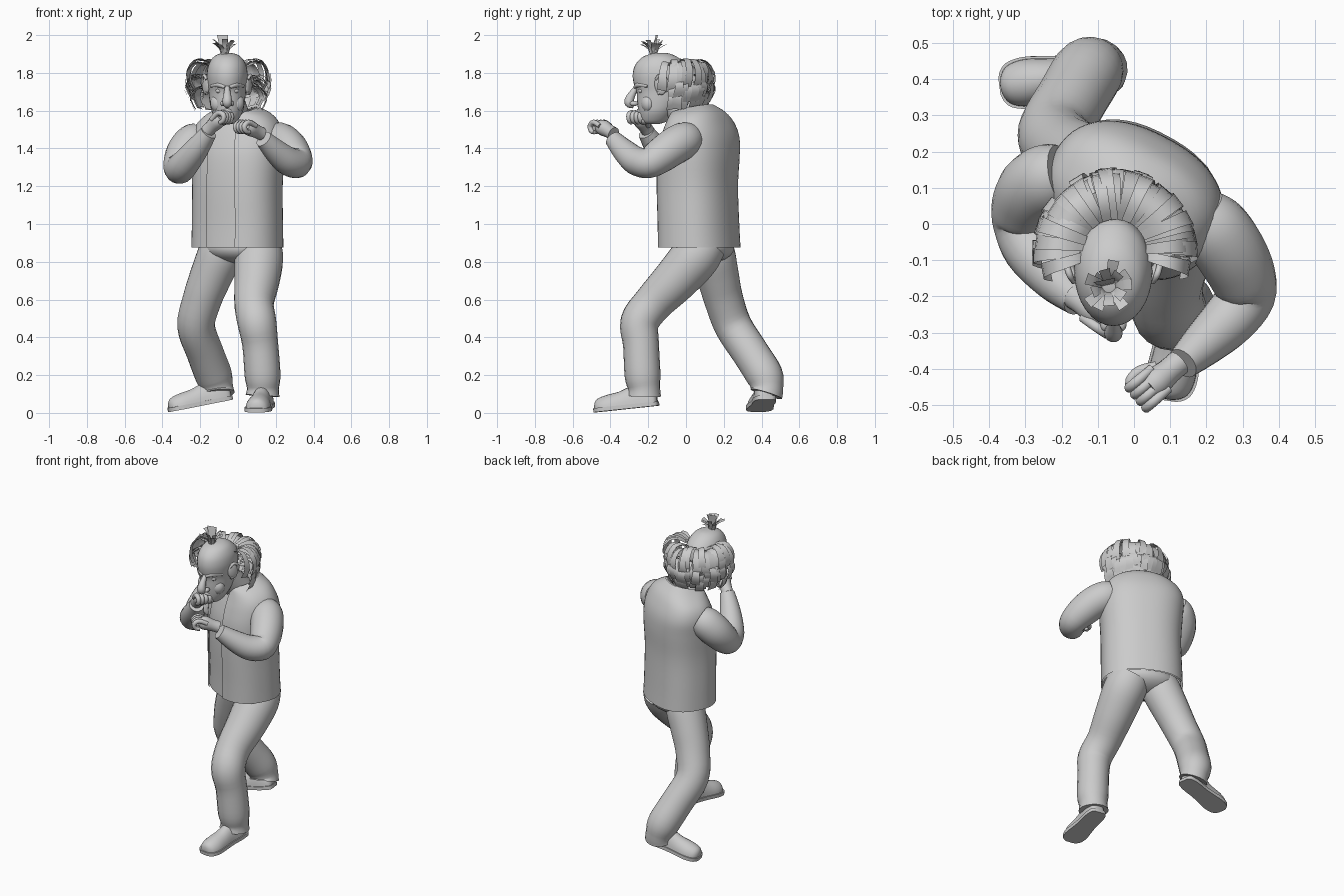
import bpy, bmesh, math, random
from mathutils import Vector, Matrix

if "Cube" in bpy.data.objects:
    bpy.data.objects.remove(bpy.data.objects["Cube"])

random.seed(4)
V = Vector


def finish(name, bm, angle=None):
    bmesh.ops.recalc_face_normals(bm, faces=bm.faces)
    me = bpy.data.meshes.new(name)
    bm.to_mesh(me)
    bm.free()
    me.shade_smooth()
    if angle:
        me.set_sharp_from_angle(angle=math.radians(angle))
    ob = bpy.data.objects.new(name, me)
    bpy.context.collection.objects.link(ob)
    return ob


def spline(pts, n):
    """Catmull-Rom through tuples of any length."""
    p = [pts[0]] + list(pts) + [pts[-1]]
    out = []
    for i in range(1, len(p) - 2):
        for k in range(n):
            t = k / n
            out.append([0.5 * (2 * b + (c - a) * t + (2 * a - 5 * b + 4 * c - d) * t * t
                        + (3 * b - a - 3 * c + d) * t ** 3)
                        for a, b, c, d in zip(p[i - 1], p[i], p[i + 1], p[i + 2])])
    return out + [list(pts[-1])]


def add_loft(bm, rings, closed=True, caps=True):
    rows = [[bm.verts.new(q) for q in r] for r in rings]
    n = len(rows[0])
    for a, b in zip(rows, rows[1:]):
        for i in range(n if closed else n - 1):
            j = (i + 1) % n
            bm.faces.new((a[i], a[j], b[j], b[i]))
    if caps and closed:
        bm.faces.new(rows[0])
        bm.faces.new(rows[-1])


def add_tube(bm, pts, n=4, sides=20):
    """Tube through (x, y, z, radius) points."""
    path = spline(pts, n)
    c = [V(p[:3]) for p in path]
    rings, side, last = [], None, None
    for i, p in enumerate(path):
        d = (c[min(i + 1, len(c) - 1)] - c[max(i - 1, 0)]).normalized()
        if side is None:
            side = d.orthogonal().normalized()
        else:
            side = (last.rotation_difference(d) @ side).normalized()
        last, up = d, d.cross(side)
        rings.append([c[i] + (side * math.cos(a) + up * math.sin(a)) * p[3]
                      for a in (k * math.tau / sides for k in range(sides))])
    add_loft(bm, rings)


def tube(name, pts, n=4, sides=20):
    bm = bmesh.new()
    add_tube(bm, pts, n, sides)
    return finish(name, bm, 60)


def ball(name, loc, size, rot=Matrix()):
    bm = bmesh.new()
    bmesh.ops.create_uvsphere(bm, u_segments=20, v_segments=12, radius=1,
                              matrix=Matrix.Translation(loc) @ rot @ Matrix.Diagonal((*size, 1)))
    return finish(name, bm)


# Torso: shirt and open jacket, turned so the left shoulder leads
TURN = Matrix.Rotation(math.radians(-28), 3, 'Z')
TORSO = [(0.875, .245, .198, -.003, .07, 0, .09), (1.0, .243, .195, -.003, .066, 0, .09),
         (1.2, .241, .195, -.003, .06, 0, .088), (1.36, .25, .195, 0, .066, 0, .085),
         (1.46, .25, .18, 0, .075, 0, .08), (1.53, .228, .156, 0, .072, .05, .075),
         (1.58, .178, .132, 0, .06, .1, .07), (1.61, .115, .105, -.015, .035, .22, .06)]


def torso(name, shrink, opened):
    rings = []
    for z, a, b, cx, cy, tilt, w in spline(TORSO, 4):
        a, b = a - shrink, b - shrink
        t0 = math.asin((w / a) ** 1.25) if opened else 0
        ring = []
        for k in range(48):
            t = t0 + (math.tau - 2 * t0) * k / (47 if opened else 48)
            s, c = math.sin(t), -math.cos(t)
            x = a * math.copysign(abs(s) ** .85, s)
            y = b * math.copysign(abs(c) ** .85, c)
            ring.append(TURN @ V((x, y, 0)) + V((cx, cy, z + tilt * y)))
        rings.append(ring)
    bm = bmesh.new()
    add_loft(bm, rings, not opened, False)
    return finish(name, bm, 60)


torso("shirt", .01, False)
torso("jacket", 0, True)

# Trousers
tube("left_trouser_leg", [(.1, .1, .9, .12), (.11, .045, .82, .13), (.1, -.06, .7, .12), (.085, -.175, .58, .105),
     (.1, -.245, .48, .103), (.118, -.238, .36, .095), (.13, -.23, .2, .095), (.132, -.222, .13, .085),
     (.13, -.222, .09, .09)])
tube("right_trouser_leg", [(-.08, .13, .9, .11), (-.1, .145, .83, .118), (-.145, .17, .72, .112),
     (-.19, .2, .6, .104), (-.222, .25, .46, .1), (-.175, .34, .32, .098), (-.13, .415, .2, .098),
     (-.11, .43, .13, .085), (-.105, .425, .1, .088)])
ball("trouser_seat", (.005, .1, .875), (.2, .15, .085), Matrix.Rotation(math.radians(-20), 4, 'Z'))

# Shoes: (distance from heel, half width, height)
SHOE = [(0, .025, .05), (.015, .045, .08), (.07, .055, .11), (.14, .054, .1), (.2, .06, .08),
        (.265, .066, .07), (.31, .056, .058), (.33, .036, .042), (.337, .015, .02)]


def shoe(name, heel, yaw, pitch):
    m = (Matrix.Translation(heel) @ Matrix.Rotation(yaw, 4, 'Z')
         @ Matrix.Rotation(math.radians(pitch), 4, 'Y'))
    upper, sole = [], []
    for s, w, h in spline(SHOE, 3):
        upper.append([m @ V((s, w * math.cos(a), .015 + h * max(0, math.sin(a))))
                      for a in (k * math.tau / 24 for k in range(24))])
        e, x = w + .006, .17 + (s - .17) * 1.03
        sole.append([m @ V((x, y, z)) for y, z in ((-e, 0), (e, 0), (e, .022), (-e, .022))])
    for part, rings in (("upper", upper), ("sole", sole)):
        bm = bmesh.new()
        add_loft(bm, rings)
        finish(name + "_" + part, bm, 45)


shoe("left_shoe", (.145, -.15, .038), math.atan2(-.34, -.05), 6)
shoe("right_shoe", (-.035, .425, .07), math.atan2(-.045, -.34), 11)

# Sleeved arms raised in a guard
tube("left_arm", [(.185, .02, 1.455, .085), (.222, -.015, 1.44, .098), (.265, -.075, 1.405, .099),
     (.3, -.145, 1.355, .092), (.31, -.2, 1.322, .08), (.262, -.265, 1.335, .076), (.2, -.325, 1.385, .064),
     (.135, -.385, 1.45, .046)])
tube("right_arm", [(-.2, .135, 1.455, .085), (-.235, .125, 1.435, .098), (-.278, .095, 1.385, .099),
     (-.305, .045, 1.325, .09), (-.31, 0, 1.292, .08), (-.285, -.07, 1.315, .076), (-.22, -.15, 1.395, .064),
     (-.155, -.21, 1.485, .045)])


# Fists: thumb lies on the -s side
def fist(name, c, f, s):
    c, f, s = V(c), V(f).normalized(), V(s)
    s = (s - f * s.dot(f)).normalized()
    u = f.cross(s)
    if u.z < 0:
        u = -u
    bm = bmesh.new()
    at = lambda a, b, d, r: (*(c + f * a + s * b + u * d), r)
    add_tube(bm, [at(-.07, 0, 0, .036), at(-.03, 0, 0, .036), at(.02, 0, 0, .042), at(.05, 0, 0, .034)], 3, 14)
    for i in range(4):
        o = (i - 1.5) * .024
        add_tube(bm, [at(.01, o, .014, .013), at(.065, o, .015, .0145), at(.085, o, -.015, .0145),
                      at(.065, o, -.036, .013), at(.04, o, -.032, .011)], 3, 10)
    add_tube(bm, [at(-.01, -.03, -.005, .018), at(.03, -.052, -.015, .016), at(.065, -.05, -.025, .014),
                  at(.08, -.03, -.032, .01)], 3, 10)
    finish(name, bm, 60)


fist("left_hand", (.075, -.425, 1.502), (-.7, -.6, .35), (.6, -.75, 0))
fist("right_hand", (-.12, -.23, 1.535), (.6, -.4, .6), (-.55, -.83, 0))

# Head: (z, front y, back y, half width)
HX = -.057
HEAD = [(1.53, -.215, -.14, .03), (1.545, -.238, -.1, .052), (1.59, -.25, -.06, .08), (1.64, -.258, -.02, .092),
        (1.7, -.262, .01, .099), (1.74, -.276, .02, .104), (1.79, -.282, .02, .108), (1.84, -.27, .005, .1),
        (1.88, -.235, -.04, .077), (1.9, -.19, -.08, .045), (1.906, -.15, -.11, .012)]
bm = bmesh.new()
add_loft(bm, [[(HX + w * math.cos(a), (f + b) / 2 + (b - f) / 2 * math.sin(a), z)
               for a in (k * math.tau / 32 for k in range(32))] for z, f, b, w in spline(HEAD, 4)])
finish("head", bm)
tube("neck", [(-.015, .02, 1.55, .085), (-.03, -.02, 1.6, .082), (-.045, -.06, 1.65, .08)])

# Face
tube("nose", [(HX, -.258, 1.73, .012), (HX, -.278, 1.7, .017), (HX, -.297, 1.665, .024), (HX, -.3, 1.64, .025),
     (HX, -.275, 1.625, .014)], 4, 14)
tube("upper_lip", [(HX - .045, -.216, 1.588, .006), (HX, -.248, 1.6, .013), (HX + .045, -.216, 1.588, .006)], 5, 10)
tube("lower_lip", [(HX - .04, -.216, 1.583, .005), (HX, -.243, 1.58, .013), (HX + .04, -.216, 1.583, .005)], 5, 10)
ball("chin", (HX, -.222, 1.55), (.035, .025, .024))
for side, sx in (("right", -1), ("left", 1)):
    X = lambda d: HX + sx * d
    ball(side + "_nostril", (X(.022), -.275, 1.638), (.015, .022, .014))
    ball(side + "_eye", (X(.042), -.238, 1.705), (.019, .014, .013))
    ball(side + "_cheek", (X(.046), -.198, 1.64), (.044, .04, .05))
    tube(side + "_brow", [(X(.012), -.27, 1.724, .009), (X(.045), -.25, 1.737, .014),
         (X(.085), -.203, 1.73, .008)], 4, 10)
    tilt = Matrix.Rotation(sx * math.radians(-25), 4, 'Z') @ Matrix.Rotation(math.radians(10), 4, 'X')
    ball(side + "_ear", (X(.112), -.135, 1.735), (.014, .034, .052), tilt)
    tube(side + "_ear_rim", [(X(.108), -.15, 1.69, .008), (X(.122), -.11, 1.72, .009), (X(.13), -.105, 1.765, .009),
         (X(.122), -.138, 1.787, .009), (X(.11), -.16, 1.765, .007)], 4, 8)


# Hair made of flat cards
def card(bm, pts, across, widths):
    path = spline(pts, 2)
    add_loft(bm, [[V(p) - across * w, V(p) + across * w] for p, w in
                  zip(path, (widths[0] + (widths[1] - widths[0]) * i / (len(path) - 1)
                             for i in range(len(path))))], False)


R = lambda s: random.uniform(-s, s)
TOP = [(.085, 0), (.13, .025), (.18, .02), (.214, -.03), (.215, -.085), (.195, -.125)]
LOW = [(.11, 0), (.16, .02), (.2, -.01), (.21, -.05), (.185, -.1)]
bm = bmesh.new()
for prof, z0, dr, count, first in ((TOP, 1.835, 0, 28, -8), (LOW, 1.76, .01, 28, -3), (LOW, 1.715, -.015, 24, 5)):
    for i in range(count):
        a = math.radians(first + (180 - 2 * first) * i / (count - 1)) + R(.05)
        d, t = V((math.cos(a), math.sin(a), 0)), V((-math.sin(a), math.cos(a), 0))
        sway, lift, out = R(.03), R(.015), R(.01)
        pts = [V((-.052, -.073, z0 + h + lift)) + d * (r + (dr + out if j else 0)) + t * sway * j / 5
               for j, (r, h) in enumerate(prof)]
        card(bm, pts, (t + V((0, 0, R(.25)))).normalized(), (.013, random.uniform(.024, .03)))
finish("side_hair", bm, 40)

bm = bmesh.new()
for i in range(13):
    a = i * math.tau / 13 + R(.15)
    d, t = V((math.cos(a), math.sin(a), 0)), V((-math.sin(a), math.cos(a), 0))
    top, out = random.uniform(.06, .1), random.uniform(.045, .075)
    c = V((-.07, -.172, 1.88))
    card(bm, [c + d * .015, c + d * .026 + V((0, 0, top * .65)), c + d * out + V((0, 0, top))], t, (.008, .016))
card(bm, [(-.075, -.17, 1.885), (-.077, -.165, 1.94), (-.082, -.155, 2.0)], V((.98, .2, 0)), (.015, .03))
finish("top_tuft", bm, 40)
